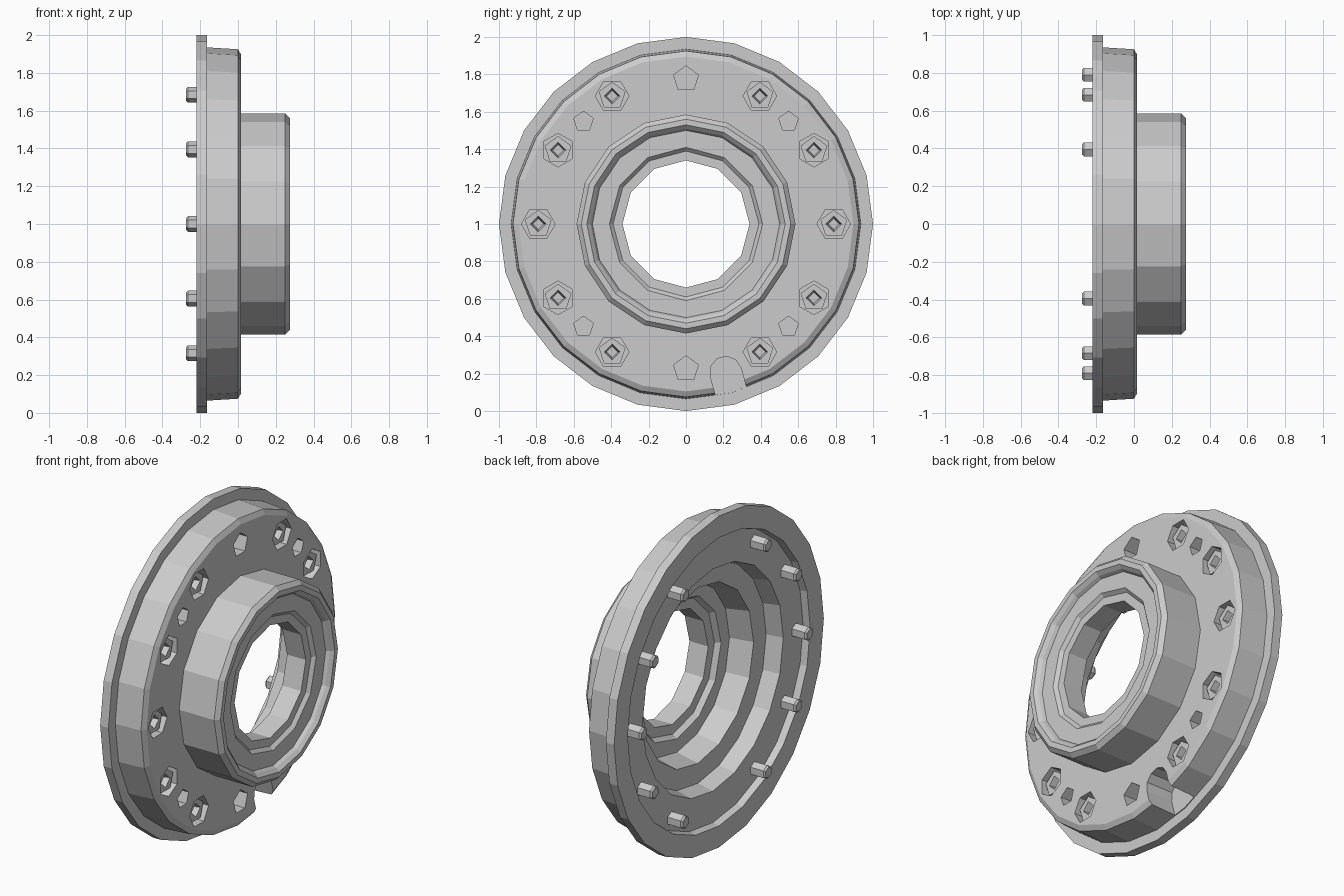
import bpy, bmesh
from math import cos, sin, pi, radians

if "Cube" in bpy.data.objects:
    bpy.data.objects.remove(bpy.data.objects["Cube"])


def zip_rings(bm, a, b):
    # Skin two rings around the axis, even when their side counts differ
    n, m = len(a), len(b)
    if n == m:
        for k in range(n):
            bm.faces.new((a[k], a[(k + 1) % n], b[(k + 1) % n], b[k]))
        return
    i = j = 0
    while i < n or j < m:
        if (i + 1) / n <= (j + 1) / m:
            bm.faces.new((a[i % n], a[(i + 1) % n], b[j % m]))
            i += 1
        else:
            bm.faces.new((a[i % n], b[(j + 1) % m], b[j % m]))
            j += 1


def lathe(bm, profile, cy=0, cz=1, closed=False, phase=pi / 2):
    # profile: (x, radius, sides), turned about an axis along x
    rings = []
    for x, r, n in profile:
        rings.append([bm.verts.new((x, cy + r * cos(phase + 2 * pi * k / n),
                                    cz + r * sin(phase + 2 * pi * k / n))) for k in range(n)])
    for a, b in zip(rings, rings[1:]):
        zip_rings(bm, a, b)
    if closed:
        zip_rings(bm, rings[-1], rings[0])
    else:
        bm.faces.new(rings[0])
        bm.faces.new(rings[-1])


def finish(bm, name):
    bmesh.ops.recalc_face_normals(bm, faces=bm.faces[:])
    me = bpy.data.meshes.new(name)
    bm.to_mesh(me)
    bm.free()
    ob = bpy.data.objects.new(name, me)
    bpy.context.collection.objects.link(ob)
    return ob


def polar(deg, r):
    return r * cos(radians(deg)), 1 + r * sin(radians(deg))


BOLT_ANGLES = [s + d for s in (0, 180) for d in (-60, -30, 0, 30, 60)]

# Flanged housing: flange, drum, hub, stepped bore and stepped back cavity
bm = bmesh.new()
lathe(bm, [
    (-0.22, 0.87, 24), (-0.22, 1.0, 24), (-0.165, 1.0, 24), (-0.165, 0.935, 24),
    (0.0, 0.925, 24), (0.017, 0.895, 24), (0.017, 0.585, 16), (0.25, 0.585, 16),
    (0.275, 0.56, 16), (0.275, 0.53, 16), (0.255, 0.51, 16), (0.235, 0.50, 16),
    (0.235, 0.41, 12), (0.215, 0.39, 12), (0.215, 0.34, 12), (0.09, 0.34, 12),
    (0.09, 0.40, 12), (0.06, 0.42, 12), (0.06, 0.50, 16), (-0.08, 0.53, 16),
    (-0.08, 0.65, 20), (-0.18, 0.67, 20), (-0.18, 0.86, 24)], closed=True)
housing = finish(bm, "flanged_housing")

# Cutters: bolt pockets, plain holes, small dowel holes and the edge notch
bm = bmesh.new()
for deg in BOLT_ANGLES:
    lathe(bm, [(-0.09, 0.09, 6), (0.1, 0.09, 6)], *polar(deg, 0.79), phase=radians(deg))
for deg in (90, 270):
    lathe(bm, [(-0.12, 0.07, 5), (0.1, 0.07, 5)], *polar(deg, 0.775))
for deg in (45, 135, 225, 315):
    lathe(bm, [(-0.12, 0.055, 5), (0.1, 0.055, 5)], *polar(deg, 0.775))

# U-shaped notch, open at the drum edge
d = radians(285)
outline = [(1.05, -0.085), (1.05, 0.085)]
outline += [(0.82 - 0.085 * sin(t), 0.085 * cos(t)) for t in (k * pi / 5 for k in range(6))]
loops = [[bm.verts.new((x, r * cos(d) - t * sin(d), 1 + r * sin(d) + t * cos(d)))
          for r, t in outline] for x in (-0.16, 0.1)]
zip_rings(bm, *loops)
for loop in loops:
    bm.faces.new(loop)
cutter = finish(bm, "hole_cutter")
cutter.hide_render = True
cutter.hide_viewport = True

mod = housing.modifiers.new("holes", "BOOLEAN")
mod.operation = "DIFFERENCE"
mod.solver = "EXACT"
mod.object = cutter

# Socket-head bolts whose shanks stick out of the back
for i, deg in enumerate(BOLT_ANGLES):
    bm = bmesh.new()
    lathe(bm, [(-0.06, 0.03, 4), (-0.005, 0.042, 4), (-0.005, 0.075, 5), (-0.1, 0.075, 5),
               (-0.1, 0.042, 6), (-0.265, 0.042, 6), (-0.275, 0.032, 6)],
          *polar(deg, 0.79))
    finish(bm, f"bolt_{i + 1}")
